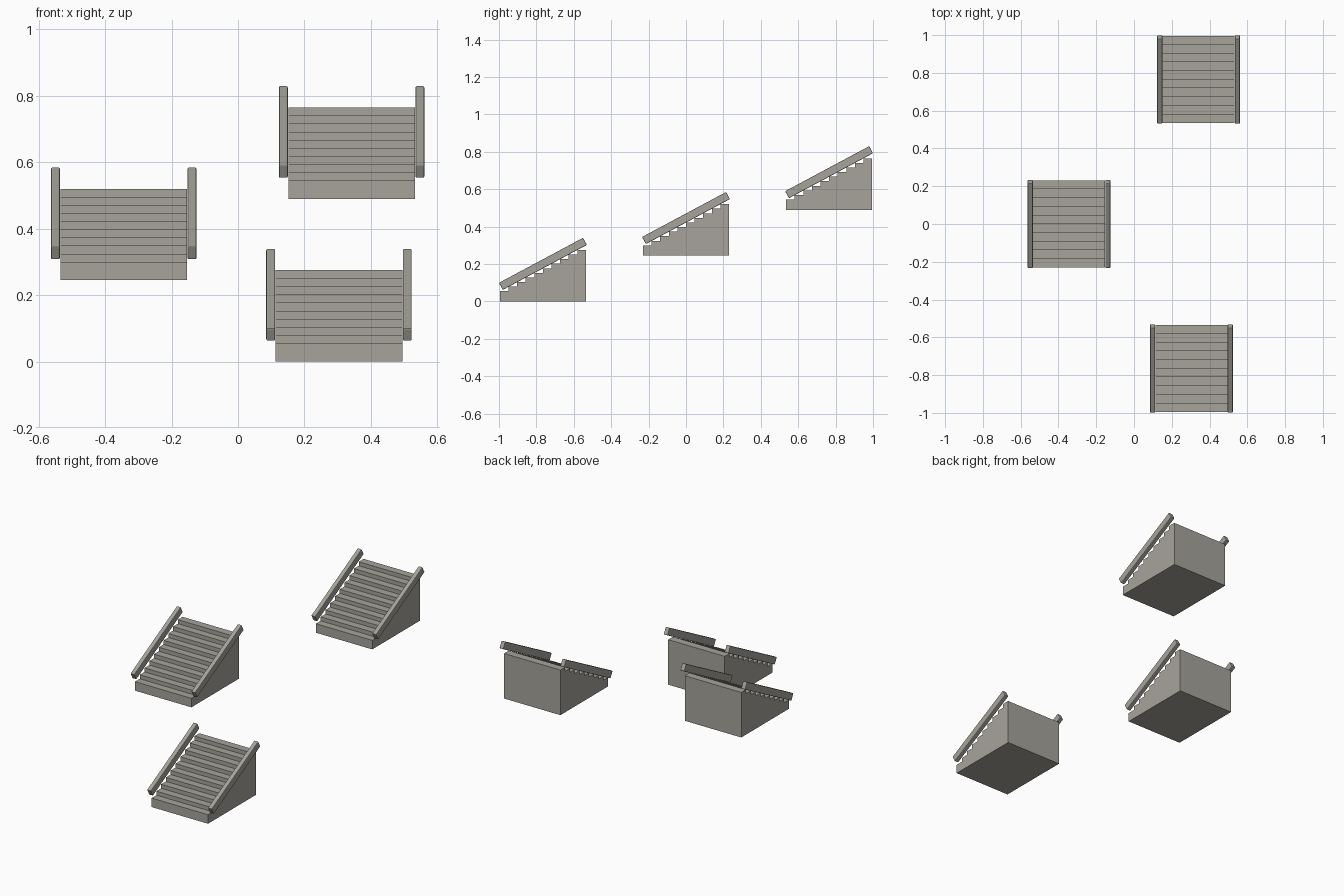
import bpy
from math import atan2
from mathutils import Matrix

cube = bpy.data.objects.get("Cube")
if cube:
    bpy.data.objects.remove(cube, do_unlink=True)

stone = bpy.data.materials.new("warm_grey_stone")
stone.use_nodes = True
COLOUR = (0.38, 0.37, 0.33, 1)
stone.diffuse_color = COLOUR
stone.node_tree.nodes["Principled BSDF"].inputs["Base Color"].default_value = COLOUR

STEPS, WIDTH, DEPTH = 10, 0.381, 0.46
FIRST, HEIGHT = 0.055, 0.275
TREAD = DEPTH / STEPS
RISE = (HEIGHT - FIRST) / (STEPS - 1)
RAIL = (0.027, 0.51, 0.043)
SLOPE = atan2(46, 86)


def box(name, centre, size, tilt=0.0, bevel=0.0):
    """Box with the given size, tilted about x."""
    bpy.ops.mesh.primitive_cube_add(size=1)
    ob = bpy.context.object
    ob.name = name
    ob.data.transform(Matrix.Diagonal((*size, 1)))
    ob.location = centre
    ob.rotation_euler.x = tilt
    ob.data.materials.append(stone)
    if bevel:
        mod = ob.modifiers.new("rounded_edges", "BEVEL")
        mod.width = bevel
        mod.segments = 2
    return ob


def flight(label, x, y, z):
    # Solid steps, each a column reaching the base
    for i in range(STEPS):
        h = FIRST + i * RISE
        box(f"{label}_step_{i + 1}",
            (x, y - DEPTH / 2 + (i + 0.5) * TREAD, z + h / 2),
            (WIDTH, TREAD, h))
    # Sloping side rails
    for side, name in ((1, "left"), (-1, "right")):
        box(f"{label}_{name}_rail",
            (x + side * (WIDTH + RAIL[0] + 0.003) / 2, y, z + 0.201),
            RAIL, SLOPE, 0.004)


# Three separate flights, climbing towards the back
flight("lower", 0.304, -0.765, 0)
flight("middle", -0.344, 0, 0.245)
flight("upper", 0.342, 0.765, 0.49)
